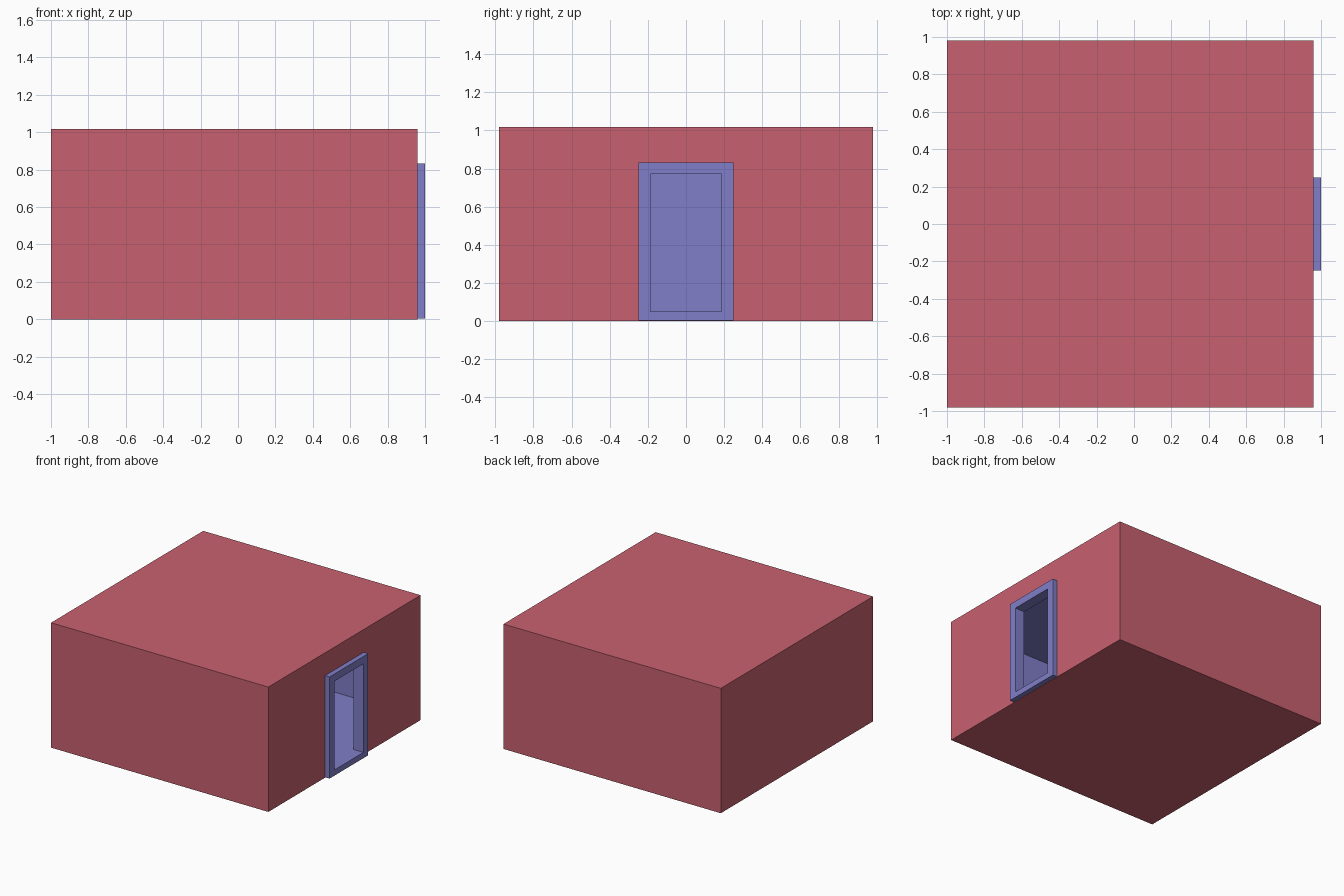
import bpy

if "Cube" in bpy.data.objects:
    bpy.data.objects.remove(bpy.data.objects["Cube"])


def rect(x, half_width, z0, z1):
    """Rectangular section in the YZ plane, counter-clockwise seen from +x."""
    return [(x, -half_width, z0), (x, half_width, z0),
            (x, half_width, z1), (x, -half_width, z1)]


def loft(name, sections, color, cap_start=False, cap_end=False):
    """Join consecutive rectangles into one clean surface."""
    verts = [p for s in sections for p in s]
    faces = []
    for k in range(len(sections) - 1):
        a, b = 4 * k, 4 * k + 4
        for i in range(4):
            j = (i + 1) % 4
            faces.append((a + i, a + j, b + j, b + i))
    if cap_start:
        faces.append((3, 2, 1, 0))
    if cap_end:
        n = len(verts)
        faces.append((n - 4, n - 3, n - 2, n - 1))
    mesh = bpy.data.meshes.new(name)
    mesh.from_pydata(verts, [], faces)
    mat = bpy.data.materials.new(name + "_color")
    mat.diffuse_color = color
    mat.use_nodes = True
    mat.node_tree.nodes["Principled BSDF"].inputs["Base Color"].default_value = mat.diffuse_color
    mesh.materials.append(mat)
    obj = bpy.data.objects.new(name, mesh)
    bpy.context.collection.objects.link(obj)
    return obj


WALL_X = 0.96     # outside of the door wall
INNER_X = 0.913   # inside of the door wall
outline = (0.98, 0.0, 1.018)
frame = (0.249, 0.003, 0.832)
opening = (0.187, 0.05, 0.772)
room = (0.933, 0.047, 0.971)

# Red outer walls, roof and base, with a hole where the frame sits
loft("outer_walls",
     [rect(-1.0, *outline), rect(WALL_X, *outline), rect(WALL_X, *frame)],
     (0.58, 0.12, 0.16, 1), cap_start=True)

# Raised door frame, its jambs and the hollow room behind it
loft("door_frame_and_room",
     [rect(WALL_X, *frame), rect(1.0, *frame), rect(1.0, *opening),
      rect(INNER_X, *opening), rect(INNER_X, *room), rect(-0.953, *room)],
     (0.22, 0.21, 0.58, 1), cap_end=True)
